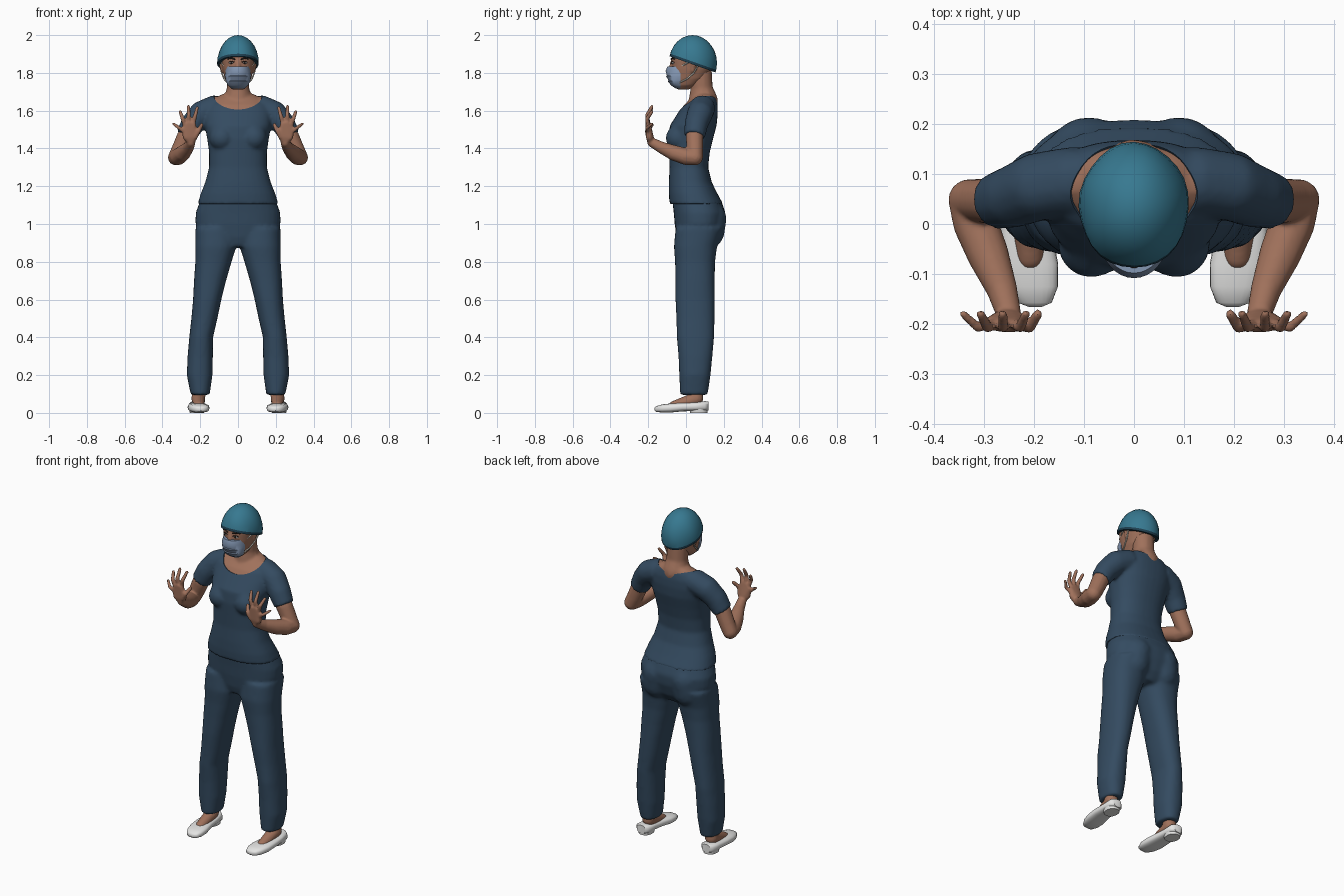
import bpy, bmesh, math
from mathutils import Vector, Matrix

if "Cube" in bpy.data.objects:
    bpy.data.objects.remove(bpy.data.objects["Cube"])

def material(name, rgb):
    m = bpy.data.materials.new(name)
    m.diffuse_color = (*rgb, 1)
    m.use_nodes = True
    m.node_tree.nodes["Principled BSDF"].inputs["Base Color"].default_value = m.diffuse_color
    return m

NAVY = material("navy cloth", (.034, .07, .118))
TEAL = material("teal cap", (.038, .19, .28))
RIM = material("dark cap band", (.013, .05, .08))
SKIN = material("skin", (.35, .165, .105))
MASK = material("pale blue mask", (.23, .31, .45))
WHITE = material("white shoe", (.78, .78, .77))
STRAP = material("cream strap", (.6, .57, .5))
DARK = material("dark brown", (.03, .018, .014))

SPHERE = []
for i in range(90):
    z = 1 - 2 * (i + .5) / 90
    a = i * math.pi * (3 - math.sqrt(5))
    q = math.sqrt(1 - z * z)
    SPHERE.append(Vector((q * math.cos(a), q * math.sin(a), z)))

def hull(bm, balls, s=1, flat=None):
    """Convex skin around balls (x, y, z, r); flat = axis that squares off the last ball."""
    verts = []
    for k, (x, y, z, r) in enumerate(balls):
        for p in SPHERE:
            p = p * r
            if flat and k == len(balls) - 1:
                p = p - flat * max(0, p.dot(flat))
            verts.append(bm.verts.new(((x + p.x) * s, y + p.y, z + p.z)))
    res = bmesh.ops.convex_hull(bm, input=verts)
    junk = {v for v in res["geom_interior"] + res["geom_unused"]
            if isinstance(v, bmesh.types.BMVert)}
    bmesh.ops.delete(bm, geom=list(junk), context="VERTS")

def chain(bm, balls, s=1, flat_end=False):
    for i, (a, b) in enumerate(zip(balls, balls[1:])):
        last = flat_end and i == len(balls) - 2
        d = (Vector(b[:3]) - Vector(a[:3])).normalized()
        hull(bm, [a, b], s, d if last else None)

def loft(bm, rings):
    rows = [[bm.verts.new(p) for p in ring] for ring in rings]
    n = len(rows[0])
    for a, b in zip(rows, rows[1:]):
        for i in range(n):
            j = (i + 1) % n
            bm.faces.new((a[i], a[j], b[j], b[i]))
    bm.faces.new(rows[0][::-1])
    bm.faces.new(rows[-1])

def oval(rx, ry, n=32, e=2.3):
    out = []
    for i in range(n):
        c, s = math.cos(2 * math.pi * i / n), math.sin(2 * math.pi * i / n)
        out.append((rx * math.copysign(abs(c) ** (2 / e), c),
                    ry * math.copysign(abs(s) ** (2 / e), s)))
    return out

def stack(bm, rings, s=1):
    """Loft of level ovals (z, x, y, rx, ry)."""
    loft(bm, [[(s * x + u, y + v, z) for u, v in oval(rx, ry)] for z, x, y, rx, ry in rings])

def ellipsoid(bm, center, radii, seg=24):
    m = Matrix.Translation(center) @ Matrix.Diagonal((*radii, 1))
    bmesh.ops.create_uvsphere(bm, u_segments=seg, v_segments=seg // 2, radius=1, matrix=m)

def finish(name, bm, mats, voxel=0, smooth=0, cutter=None):
    bmesh.ops.recalc_face_normals(bm, faces=bm.faces)
    me = bpy.data.meshes.new(name)
    bm.to_mesh(me)
    bm.free()
    ob = bpy.data.objects.new(name, me)
    bpy.context.collection.objects.link(ob)
    if voxel:
        r = ob.modifiers.new("Merge", "REMESH")
        r.mode, r.voxel_size = "VOXEL", voxel
        f = ob.modifiers.new("Soften", "SMOOTH")
        f.iterations = smooth
    if cutter:
        b = ob.modifiers.new("Cut", "BOOLEAN")
        b.operation, b.solver, b.object = "DIFFERENCE", "EXACT", cutter
    if ob.modifiers:
        dg = bpy.context.evaluated_depsgraph_get()
        ob.data = bpy.data.meshes.new_from_object(ob.evaluated_get(dg))
        ob.modifiers.clear()
        ob.data.materials.clear()
    for m in mats:
        ob.data.materials.append(m)
    bpy.ops.object.select_all(action="DESELECT")
    ob.select_set(True)
    bpy.context.view_layer.objects.active = ob
    bpy.ops.object.shade_smooth_by_angle(angle=math.radians(50))
    return ob

# Trousers: pelvis, seat and two legs merged
bm = bmesh.new()
stack(bm, [(.88, 0, .055, .08, .09), (.93, 0, .065, .18, .115), (1.0, 0, .072, .226, .132),
           (1.06, 0, .072, .224, .137), (1.12, 0, .058, .202, .13), (1.17, 0, .04, .18, .115)])
for s in (1, -1):
    stack(bm, [(.095, .2, .042, .05, .073), (.2, .203, .047, .068, .083), (.3, .2, .05, .067, .09),
               (.4, .195, .05, .063, .099), (.5, .178, .05, .069, .101), (.6, .163, .048, .075, .104),
               (.7, .148, .048, .085, .104), (.8, .13, .048, .096, .106), (.88, .118, .05, .109, .114),
               (.98, .115, .07, .11, .125)], s)
    hull(bm, [(.09, .125, 1.03, .09), (.1, .115, .96, .09)], s)
finish("trousers", bm, [NAVY], .01, 8)

# Shirt: torso, bust and short sleeves, with a scooped neckline
TORSO = [(1.105, 0, .055, .214, .142), (1.16, 0, .038, .198, .129), (1.22, 0, .023, .174, .114),
         (1.30, 0, .015, .153, .102), (1.38, 0, .018, .153, .108), (1.45, 0, .025, .163, .118),
         (1.52, 0, .038, .176, .124), (1.58, 0, .06, .18, .108), (1.63, 0, .075, .17, .092),
         (1.665, 0, .09, .13, .07), (1.688, 0, .1, .09, .05)]
bm = bmesh.new()
ellipsoid(bm, (0, .03, 1.72), (.14, .15, .125), 48)
scoop = finish("neckline_cutter", bm, [SKIN])
scoop.hide_render = True
bm = bmesh.new()
stack(bm, TORSO)
for s in (1, -1):
    hull(bm, [(.085, -.04, 1.455, .068), (.08, .0, 1.52, .06)], s)
    chain(bm, [(.125, .085, 1.612, .07), (.19, .075, 1.585, .069), (.24, .055, 1.53, .063),
               (.277, .045, 1.465, .056)], s, True)
finish("shirt", bm, [NAVY], .009, 6, scoop)
bpy.data.objects.remove(scoop)

# Neck and upper chest under the shirt
bm = bmesh.new()
stack(bm, [(z, x, y, rx - .006, ry - .006) for z, x, y, rx, ry in TORSO[6:]])
for s in (1, -1):
    hull(bm, [(0, .085, 1.615, .06), (.125, .085, 1.61, .066)], s)
chain(bm, [(0, .092, 1.65, .078), (0, .083, 1.71, .06), (0, .077, 1.8, .061)])
finish("neck", bm, [SKIN], .008, 5)

# Head with nose and ears
bm = bmesh.new()
stack(bm, [(1.712, 0, -.015, .03, .03), (1.735, 0, -.003, .055, .062), (1.77, 0, .018, .07, .088),
           (1.82, 0, .03, .083, .106), (1.87, 0, .035, .09, .112), (1.93, 0, .035, .083, .105),
           (1.97, 0, .035, .045, .06)])
hull(bm, [(0, -.07, 1.86, .012), (0, -.08, 1.81, .016)])
for s in (1, -1):
    hull(bm, [(.086, .04, 1.85, .015), (.08, .035, 1.81, .011)], s)
finish("head", bm, [SKIN], .006, 4)

# Eyes and eyebrows
white, dark = bmesh.new(), bmesh.new()
for s in (1, -1):
    ellipsoid(white, (.035 * s, -.066, 1.853), (.014, .011, .006), 16)
    ellipsoid(dark, (.035 * s, -.072, 1.853), (.006, .008, .006), 12)
    chain(dark, [(.018, -.078, 1.873, .004), (.036, -.072, 1.878, .004), (.054, -.06, 1.874, .003)], s)
    chain(dark, [(.02, -.076, 1.857, .002), (.035, -.074, 1.861, .003), (.05, -.064, 1.856, .002)], s)
finish("eye_whites", white, [WHITE])
finish("pupils_and_brows", dark, [DARK])

# Pleated face mask
bm = bmesh.new()
rings = []
for z, w, front in [(1.718, .035, -.055), (1.735, .055, -.08), (1.757, .064, -.097), (1.76, .065, -.092),
                    (1.783, .068, -.106), (1.786, .068, -.101), (1.81, .067, -.108), (1.835, .06, -.098)]:
    angles = [math.radians(-90 + 180 * i / 16) for i in range(17)]
    rings.append([(w * math.sin(a), -.03 + (front + .03) * math.cos(a), z) for a in angles])
loft(bm, rings)
finish("face_mask", bm, [MASK])

# Mask straps
bm = bmesh.new()
for s in (1, -1):
    chain(bm, [(.06, -.042, 1.825, .004), (.082, -.008, 1.845, .004), (.093, .025, 1.862, .004)], s)
    chain(bm, [(.056, -.035, 1.748, .004), (.074, .005, 1.768, .004), (.086, .042, 1.8, .004),
               (.094, .062, 1.835, .004)], s)
finish("mask_straps", bm, [STRAP])

# Soft cap, cut along a sloping brim with a dark band
bm = bmesh.new()
ellipsoid(bm, (0, .035, 1.85), (.11, .128, .15), 28)
for v in bm.verts:
    a = math.atan2(v.co.y - .035, v.co.x)
    k = 1 + .012 * math.sin(5 * a + 20 * v.co.z) * min(1, (2 - v.co.z) * 12)
    v.co.x, v.co.y = v.co.x * k, .035 + (v.co.y - .035) * k
n = Vector((0, .353, 1)).normalized()
base = Vector((0, .035, 1.845))
for off, cut in ((0, True), (.014, False)):
    bmesh.ops.bisect_plane(bm, geom=bm.verts[:] + bm.edges[:] + bm.faces[:], dist=1e-5,
                           plane_co=base + n * off, plane_no=n, clear_inner=cut)
bmesh.ops.holes_fill(bm, edges=[e for e in bm.edges if e.is_boundary], sides=0)
for f in bm.faces:
    f.material_index = int((f.calc_center_median() - base).dot(n) < .014)
finish("cap", bm, [TEAL, RIM])

# Arms raised with open palms
bm = bmesh.new()
for s in (1, -1):
    chain(bm, [(.24, .055, 1.53, .045), (.278, .045, 1.46, .047), (.31, .047, 1.39, .044),
               (.329, .048, 1.352, .042), (.316, .0, 1.357, .045), (.292, -.06, 1.375, .042),
               (.264, -.13, 1.405, .031), (.25, -.18, 1.432, .025)], s)
    hull(bm, [(.25, -.185, 1.435, .02), (.228, -.195, 1.465, .017), (.275, -.195, 1.46, .017),
              (.285, -.198, 1.505, .014), (.262, -.202, 1.535, .014), (.237, -.202, 1.53, .014)], s)
    for x0, z0, x1, z1, r in [(.283, 1.488, .341, 1.53, .01), (.28, 1.52, .306, 1.595, .011),
                              (.261, 1.53, .262, 1.622, .011), (.238, 1.53, .216, 1.615, .011),
                              (.226, 1.462, .192, 1.525, .012)]:
        chain(bm, [(x0, -.2, z0, r + .001), ((x0 + x1) / 2, -.206, (z0 + z1) / 2, r),
                   (x1, -.18, z1, r - .002)], s)
finish("arms_and_hands", bm, [SKIN], .0055, 3)

# Ankles and insteps
bm = bmesh.new()
for s in (1, -1):
    chain(bm, [(.203, .05, .15, .036), (.21, .055, .075, .037), (.207, -.065, .034, .029)], s)
finish("feet", bm, [SKIN], .007, 4)

# Slip-on flat shoes with low heels
bm = bmesh.new()
for s in (1, -1):
    rings = []
    for y, w, low, top in [(-.166, .012, .012, .027), (-.157, .034, .005, .036), (-.125, .05, .002, .045),
                           (-.08, .056, .002, .05), (-.02, .052, .008, .054), (.05, .046, .01, .056),
                           (.1, .044, .01, .062), (.119, .026, .012, .06)]:
        x, h = .217 + .12 * min(y, 0), (top - low) / 2
        rings.append([(s * x + u, y, low + h + v) for u, v in oval(w, h, 24, 2.8)])
    loft(bm, rings)
    stack(bm, [(0, .217, .068, .038, .046), (.02, .217, .068, .041, .048)], s)
finish("shoes", bm, [WHITE])
